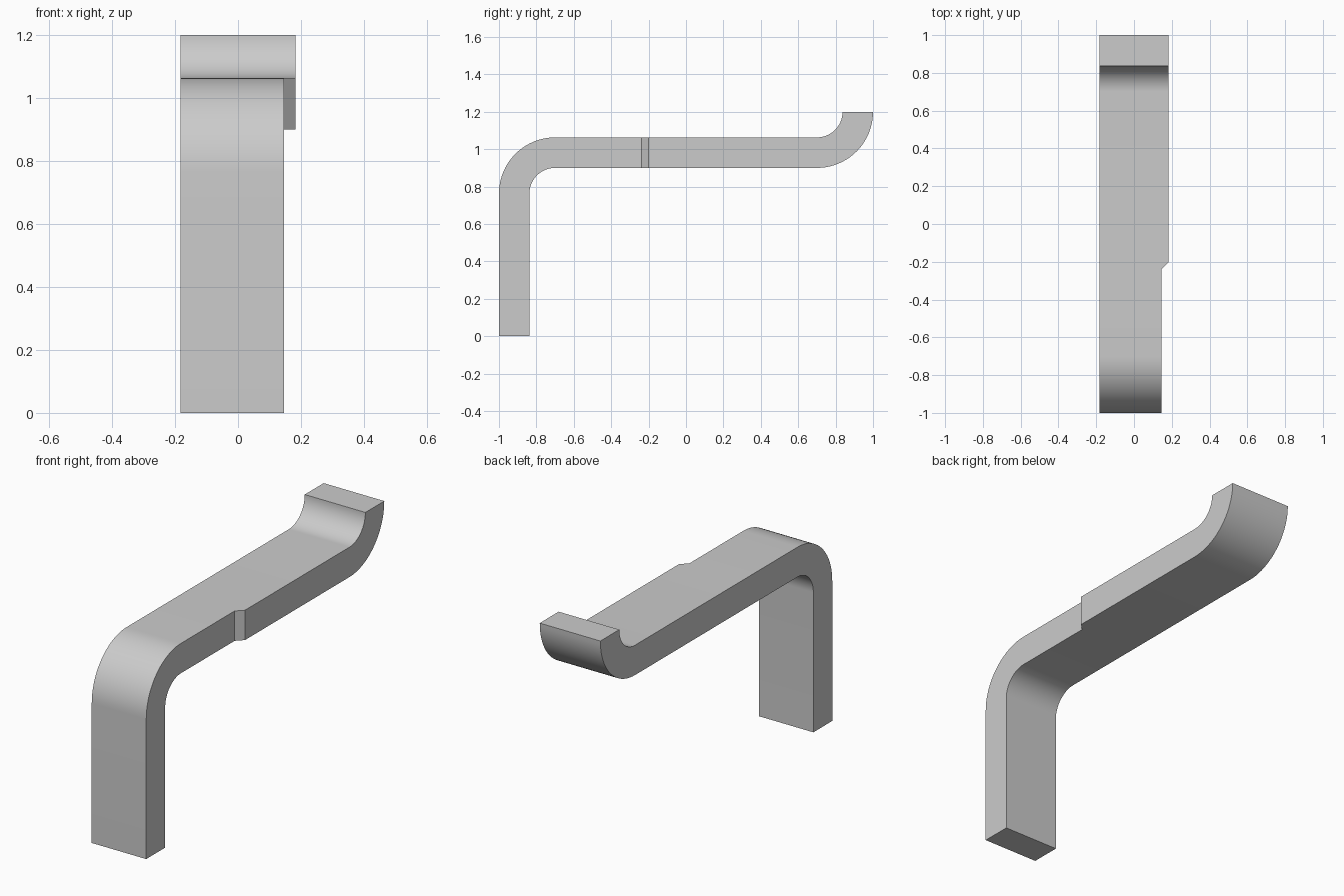
import bpy, bmesh
from math import sin, cos, radians

cube = bpy.data.objects.get("Cube")
if cube:
    bpy.data.objects.remove(cube, do_unlink=True)

# Plain grey
grey = bpy.data.materials.new("light_grey")
grey.use_nodes = True
colour = (0.6, 0.6, 0.6, 1)
grey.diffuse_color = colour
grey.node_tree.nodes["Principled BSDF"].inputs["Base Color"].default_value = colour

HALF = 0.183      # half of the full width
NARROW = 0.146    # left edge of the narrow front part
R_OUT, R_IN = 0.30, 0.137
TOP, BOTTOM = 1.063, 0.90
STEPS = 20


def bend(cy, cz, start, end, r_first, r_second, edge):
    """Cross-sections around a quarter bend: two profile points and the left edge."""
    out = []
    for i in range(STEPS + 1):
        a = radians(start + (end - start) * i / STEPS)
        c, s = cos(a), sin(a)
        out.append(((cy + r_first * c, cz + r_first * s),
                    (cy + r_second * c, cz + r_second * s), edge))
    return out


# Cross-sections from the foot, over the bend, past the notch, to the upturned lip
sections = [((-1, 0), (R_IN - 0.7 - 2 * R_IN, 0), NARROW)]
sections += bend(-0.7, TOP - R_OUT, 180, 90, R_OUT, R_IN + (TOP - BOTTOM - R_OUT + R_IN), NARROW)
sections += [((y, TOP), (y, BOTTOM), e) for y, e in ((-0.238, NARROW), (-0.201, HALF))]
sections += bend(0.7, 1.2, -90, 0, R_IN, R_OUT, HALF)

# Skin the cross-sections into one solid bar
bm = bmesh.new()
rings = []
for upper, lower, edge in sections:
    corners = ((-HALF, *upper), (edge, *upper), (edge, *lower), (-HALF, *lower))
    rings.append([bm.verts.new(p) for p in corners])
for a, b in zip(rings, rings[1:]):
    for i in range(4):
        j = (i + 1) % 4
        bm.faces.new((a[i], a[j], b[j], b[i]))
bm.faces.new(rings[0])
bm.faces.new(rings[-1])
bmesh.ops.recalc_face_normals(bm, faces=bm.faces)

mesh = bpy.data.meshes.new("bent_bar")
bm.to_mesh(mesh)
bm.free()
mesh.materials.append(grey)
bar = bpy.data.objects.new("bent_bar", mesh)
bpy.context.collection.objects.link(bar)

# Smooth bends, crisp edges
bpy.ops.object.select_all(action='DESELECT')
bar.select_set(True)
bpy.context.view_layer.objects.active = bar
bpy.ops.object.shade_smooth_by_angle(angle=radians(30))
